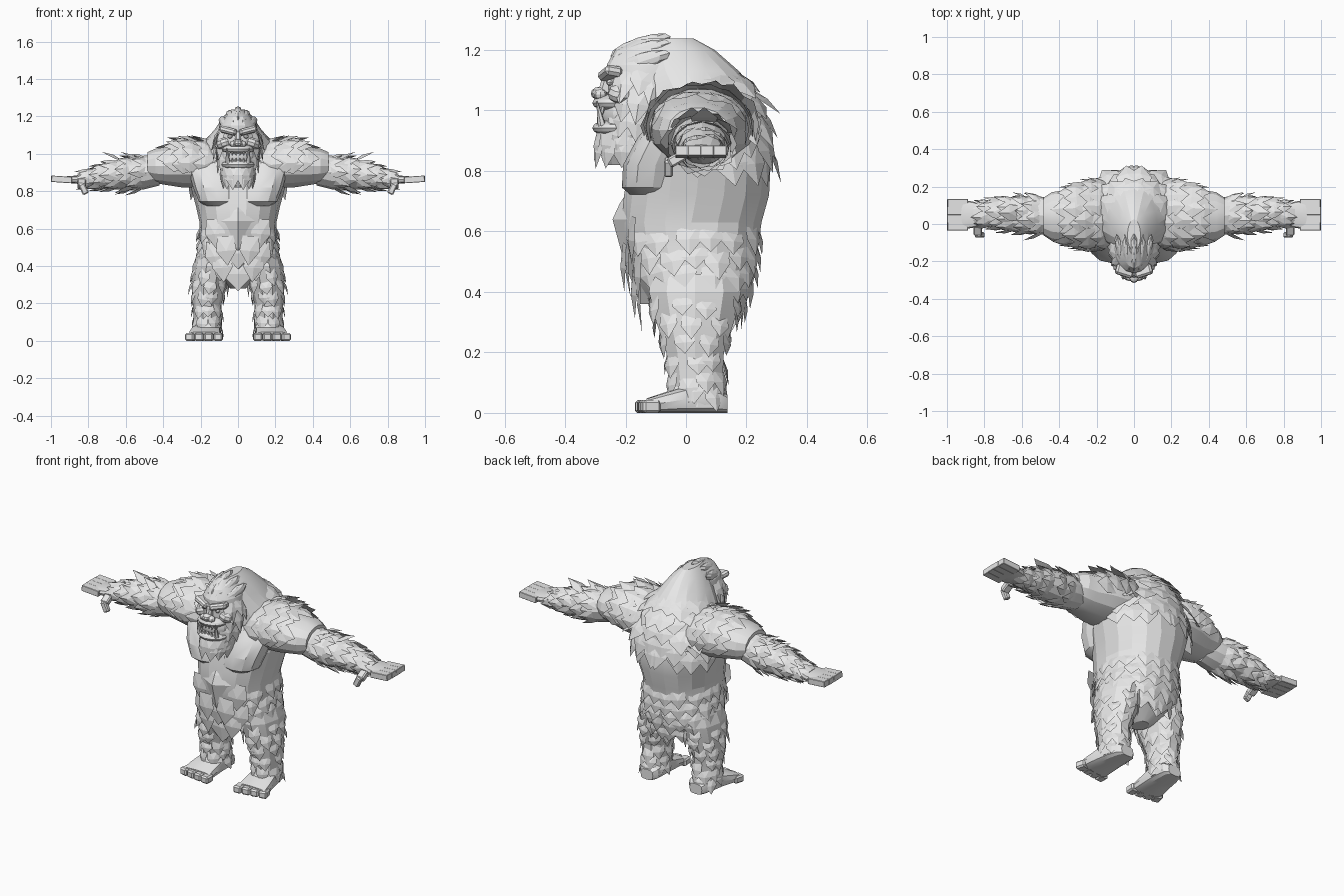
import bpy, bmesh, math, random
from math import radians, pi
from mathutils import Vector, Matrix, Euler

random.seed(4)
if "Cube" in bpy.data.objects:
    bpy.data.objects.remove(bpy.data.objects["Cube"])

grey = bpy.data.materials.new("plain grey")
grey.use_nodes = True
grey.diffuse_color = (0.8, 0.8, 0.8, 1)
grey.node_tree.nodes["Principled BSDF"].inputs["Base Color"].default_value = (0.8, 0.8, 0.8, 1)


def finish(name, bm, mirror=False, smooth=0):
    bmesh.ops.recalc_face_normals(bm, faces=bm.faces)
    mesh = bpy.data.meshes.new(name)
    bm.to_mesh(mesh)
    bm.free()
    mesh.materials.append(grey)
    obj = bpy.data.objects.new(name, mesh)
    bpy.context.collection.objects.link(obj)
    if smooth:
        bpy.ops.object.select_all(action='DESELECT')
        obj.select_set(True)
        bpy.context.view_layer.objects.active = obj
        bpy.ops.object.shade_smooth_by_angle(angle=radians(smooth))
    if mirror:
        mod = obj.modifiers.new("mirror", 'MIRROR')
        mod.use_mirror_merge = False


def surface(axis, stations, e=1.0):
    """Point on a body of oval sections: (position, centre, centre, radius, radius)."""
    def f(s, a):
        s = min(max(s, stations[0][0]), stations[-1][0])
        for lo, hi in zip(stations, stations[1:]):
            if s <= hi[0]:
                break
        k = (s - lo[0]) / (hi[0] - lo[0])
        c1, c2, r1, r2 = [u + (v - u) * k for u, v in zip(lo[1:], hi[1:])]
        c, n = math.cos(a), math.sin(a)
        p = c1 + r1 * math.copysign(abs(c) ** e, c)
        q = c2 + r2 * math.copysign(abs(n) ** e, n)
        return Vector({'x': (s, p, q), 'y': (p, s, q), 'z': (p, q, s)}[axis])
    f.places = [r[0] for r in stations]
    return f


def loft(bm, f, sides=14):
    rings = [[bm.verts.new(f(s, 2 * pi * i / sides)) for i in range(sides)] for s in f.places]
    for a, b in zip(rings, rings[1:]):
        for i in range(sides):
            j = (i + 1) % sides
            bm.faces.new((a[i], a[j], b[j], b[i]))
    bm.faces.new(rings[0])
    bm.faces.new(rings[-1])


def tuft(bm, p, n, d, w, l, lift=0.2):
    """A ridged shingle of fur with a broad sunken root at p and a raised point along d."""
    p, n, d = Vector(p), Vector(n).normalized(), Vector(d).normalized()
    side = d.cross(n).normalized() * w / 2
    r1, r2 = [bm.verts.new(p + side * k - n * .012) for k in (-.8, .8)]
    m1, m2 = [bm.verts.new(p + d * l * .5 + side * k + n * l * lift * .15) for k in (-1, 1)]
    ridge = bm.verts.new(p + d * l * .5 + n * l * (lift * .5 + .05))
    tip = bm.verts.new(p + d * l + n * l * lift)
    for face in ((r1, m1, ridge), (r1, ridge, r2), (r2, ridge, m2), (m1, tip, ridge),
                 (ridge, tip, m2), (m1, m2, tip), (r1, r2, m2, m1)):
        bm.faces.new(face)


def fur(bm, f, s, a0, a1, count, l, w, sign=-1, lift=.17):
    """A row of tufts across a surface, pointing along its axis."""
    for i in range(count):
        a = radians(a0 + (a1 - a0) * (i + .5 + random.uniform(-.2, .2)) / count)
        t = s + random.uniform(-.012, .012)
        p = f(t, a)
        d = (f(t + sign * .02, a) - p).normalized()
        n = d.cross(f(t, a + .02) - p)
        if n.dot(p - (p + f(t, a + pi)) / 2) < 0:
            n = -n
        tuft(bm, p, n, d, w, l * random.uniform(.8, 1.15), lift)


def ball(bm, c, r, rot=(0, 0, 0), u=12, v=8):
    m = Matrix.LocRotScale(Vector(c), Euler([radians(k) for k in rot]), Vector(r))
    bmesh.ops.create_uvsphere(bm, u_segments=u, v_segments=v, radius=1, matrix=m)


def block(bm, c, size, rot=(0, 0, 0), bevel=.006):
    m = Matrix.LocRotScale(Vector(c), Euler([radians(k) for k in rot]), Vector(size))
    vs = bmesh.ops.create_cube(bm, size=1, matrix=m)["verts"]
    edges = list({e for v in vs for e in v.link_edges})
    bmesh.ops.bevel(bm, geom=edges, offset=bevel, segments=1, affect='EDGES')


def spike(bm, base, tip, r):
    base, tip = Vector(base), Vector(tip)
    way = tip - base
    m = Matrix.Translation((base + tip) / 2) @ way.to_track_quat('Z', 'Y').to_matrix().to_4x4()
    bmesh.ops.create_cone(bm, cap_ends=True, segments=6, radius1=r, radius2=r * .15,
                          depth=way.length, matrix=m)


# Torso and faceted belly
torso = surface('z', [(.28, 0, .05, .04, .05), (.36, 0, .04, .18, .16), (.45, 0, .03, .215, .2),
                      (.55, 0, .02, .207, .222), (.63, 0, .018, .205, .235), (.72, 0, .035, .225, .243),
                      (.82, 0, .045, .252, .238), (.92, 0, .05, .25, .215), (1.02, 0, .05, .18, .16)], .92)
bm = bmesh.new()
loft(bm, torso, 18)
finish("torso", bm, smooth=14)
bm = bmesh.new()
loft(bm, surface('z', [(.36, 0, -.05, .06, .1), (.5, 0, -.04, .13, .165), (.64, 0, -.035, .16, .208),
                       (.69, 0, -.03, .17, .19), (.77, 0, -.02, .16, .15)]), 8)
finish("belly", bm)

# Chest muscles, with a crease below
bm = bmesh.new()
loft(bm, surface('z', [(.722, .1, -.1, .075, .085), (.745, .105, -.11, .105, .102), (.82, .118, -.1, .122, .108),
                       (.91, .135, -.06, .13, .1), (.98, .15, -.02, .1, .08)], .9), 12)
finish("chest_muscle", bm, True, 25)

# Hip and belly fur, hanging in rows
bm = bmesh.new()
for i, z in enumerate((.62, .56, .5, .44, .385)):
    fur(bm, torso, z, -58 + 8 * (i % 2), 90, 7, .1, .09)
for x, y, z in ((.13, -.19, .65), (.07, -.215, .56), (.13, -.17, .53), (.09, -.18, .47)):
    tuft(bm, (x, y, z), (x * 2, -1, 0), (-.1, .1, -1), .11, .16, .03)
finish("hip_fur", bm, True)
bm = bmesh.new()
tuft(bm, (0, -.2, .55), (0, -1, 0), (0, .12, -1), .15, .17, .02)
tuft(bm, (0, -.16, .45), (0, -1, 0), (0, .1, -1), .18, .185, .02)
tuft(bm, (0, .19, .44), (0, 1, 0), (0, -.1, -1), .14, .17, .05)
finish("loin_fur", bm)

# Legs
leg = surface('z', [(.02, .165, .04, .074, .088), (.1, .165, .035, .072, .09), (.2, .165, .03, .077, .1),
                    (.3, .152, .03, .097, .135), (.4, .135, .03, .108, .16), (.46, .13, .03, .09, .15)])
bm = bmesh.new()
loft(bm, leg, 10)
finish("leg", bm, True, 14)
bm = bmesh.new()
for i, z in enumerate((.39, .33, .26, .195, .14, .1)):
    fur(bm, leg, z, 20 * (i % 2), 360 + 20 * (i % 2), 8, .085, .07)
finish("leg_fur", bm, True)

# Feet with four toes
foot = surface('y', [(-.13, .18, .024, .09, .024), (-.07, .177, .034, .086, .034), (.0, .17, .045, .078, .045),
                     (.06, .165, .045, .072, .045), (.115, .16, .038, .06, .038), (.138, .16, .03, .04, .03)], .6)
bm = bmesh.new()
loft(bm, foot, 12)
for i in range(4):
    block(bm, (.106 + .049 * i, -.138 + .007 * i, .021), (.049, .06, .042), (0, 0, 3 + 4 * i), .008)
finish("foot", bm, True, 25)

# Upper arms and shoulders
upper = surface('x', [(.08, .05, .93, .17, .125), (.2, .05, .945, .178, .13), (.3, .045, .945, .165, .128),
                      (.38, .04, .935, .14, .105), (.44, .04, .935, .13, .095), (.485, .04, .935, .1, .075)])
bm = bmesh.new()
loft(bm, upper)
finish("upper_arm", bm, True, 20)
bm = bmesh.new()
for x in (.12, .185, .245, .3):
    fur(bm, upper, x, -10, 190, 8, .12, .1, 1, .15)
finish("shoulder_fur", bm, True)

# Forearms
fore = surface('x', [(.42, .04, .915, .09, .085), (.5, .045, .9, .102, .09), (.6, .05, .892, .1, .086),
                     (.7, .053, .882, .085, .07), (.8, .055, .867, .066, .045), (.86, .05, .863, .06, .024)])
bm = bmesh.new()
loft(bm, fore, 12)
finish("forearm", bm, True, 14)
bm = bmesh.new()
for i, x in enumerate((.49, .56, .63, .7, .76)):
    fur(bm, fore, x, 20 * (i % 2), 360 + 20 * (i % 2), 9, .1, .065, 1, .2)
for x, y in ((.5, .02), (.6, .06)):
    tuft(bm, (x, y, .965), (0, 0, 1), (1, 0, .1), .09, .13, .25)
finish("forearm_fur", bm, True)

# Hands
hand = surface('x', [(.8, .05, .865, .05, .026), (.86, .05, .862, .07, .022), (.925, .05, .862, .08, .017)], .6)
bm = bmesh.new()
loft(bm, hand, 12)
for i in range(4):
    block(bm, (.943 + .002 * (i % 3 > 0), -.013 + .0415 * i, .863), (.11, .044, .034), (0, -4, 0), .002)
block(bm, (.835, -.03, .84), (.045, .06, .035), (30, 0, 0))
block(bm, (.825, -.058, .812), (.034, .03, .06), (0, 25, 0))
finish("hand", bm, True, 25)

# Head
head = surface('z', [(.9, 0, -.14, .085, .1), (1.0, 0, -.15, .105, .11), (1.08, 0, -.14, .115, .12),
                     (1.15, 0, -.125, .1, .137), (1.2, 0, -.105, .068, .13), (1.235, 0, -.09, .03, .08)])
bm = bmesh.new()
loft(bm, head, 16)
finish("head", bm, smooth=20)

# Mane sweeping from the crown over the back
mane = surface('z', [(.78, 0, .09, .21, .165), (.88, 0, .08, .25, .2), (.98, 0, .06, .24, .205),
                     (1.06, 0, .04, .185, .195), (1.13, 0, 0, .125, .175), (1.2, 0, -.035, .078, .13),
                     (1.238, 0, -.06, .035, .085)])
bm = bmesh.new()
loft(bm, mane, 16)
finish("mane", bm, smooth=14)
bm = bmesh.new()
for z, n, l in ((1.13, 3, .13), (1.07, 4, .13), (1.01, 4, .14), (.95, 4, .14), (.9, 4, .13)):
    fur(bm, mane, z, 8, 94, n, l, .125, -1, .11)
for z in (1.14, 1.08, 1.02):
    fur(bm, head, z, -42, 30, 3, .13, .08, -1, .15)
finish("mane_fur", bm, True)

# Crest locks swept back from the brow
bm = bmesh.new()
for x, z in ((0, 1.212), (.038, 1.192), (.07, 1.158)):
    for side in ((-1, 1) if x else (1,)):
        ball(bm, (x * side, -.15, z), (.024, .105, .03), (18, 0, -side * x * 200), 8, 6)
finish("crest_lock", bm)

# Face: brow, eyes, cheeks, nose and lips
bm = bmesh.new()
block(bm, (.05, -.25, 1.122), (.098, .06, .034), (-10, -14, 18), .01)
ball(bm, (.043, -.252, 1.092), (.014, .012, .01), u=8, v=6)
ball(bm, (.075, -.215, 1.055), (.042, .045, .034), (0, 20, 20), 10, 6)
ball(bm, (.024, -.283, 1.052), (.022, .022, .018), u=8, v=6)
finish("cheek_and_brow", bm, True, 25)
bm = bmesh.new()
block(bm, (0, -.258, 1.085), (.034, .05, .07), (-15, 0, 0), .01)
ball(bm, (0, -.285, 1.056), (.026, .03, .022), u=10, v=6)
ball(bm, (0, -.235, 1.025), (.086, .075, .03))
ball(bm, (0, -.235, .942), (.088, .075, .03))
ball(bm, (0, -.2, .99), (.09, .082, .08))
finish("muzzle", bm, smooth=30)

# Teeth and tusks
bm = bmesh.new()
for x in (.011, .031):
    spike(bm, (x, -.285, .955), (x, -.292, .978), .01)
    spike(bm, (x, -.283, 1.013), (x, -.286, .99), .01)
spike(bm, (.055, -.278, .95), (.06, -.295, 1.03), .014)
spike(bm, (.05, -.275, 1.015), (.05, -.28, .975), .01)
finish("teeth", bm, True)

# Beard
bm = bmesh.new()
loft(bm, surface('z', [(.82, 0, -.22, .03, .04), (.88, 0, -.2, .075, .095), (.95, 0, -.175, .1, .11)]), 10)
finish("beard", bm)
bm = bmesh.new()
for r, (z, l) in enumerate(((.975, .12), (.94, .11), (.915, .11))):
    for i in range(4):
        a = radians(-82 + 26 * i + 6 * r)
        out = Vector((math.cos(a), math.sin(a), 0))
        if r or i > 1:
            tuft(bm, (out.x * .1, -.175 + out.y * .125, z), out, (-.3 * out.x, .05, -1), .07, l, .12)
finish("beard_fur", bm, True)
